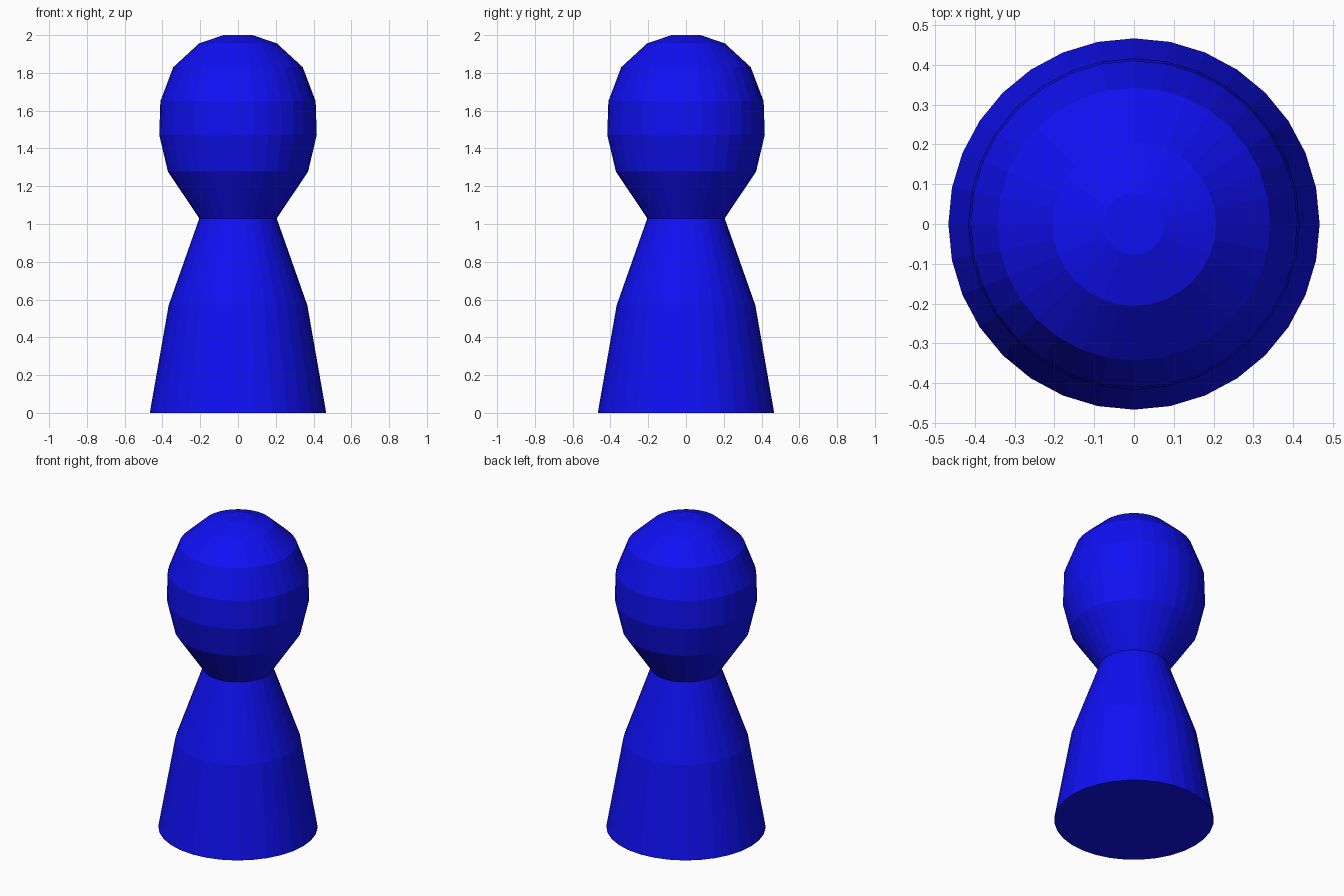
import bpy, bmesh
from math import cos, sin, tau

if "Cube" in bpy.data.objects:
    bpy.data.objects.remove(bpy.data.objects["Cube"])

SIDES = 32
# (radius, height) from the base up to the flat crown
PROFILE = [(0.467, 0.0), (0.367, 0.57), (0.205, 1.03), (0.371, 1.277),
           (0.417, 1.472), (0.411, 1.65), (0.343, 1.83), (0.206, 1.956), (0.077, 2.0)]


def lathe(name, profile, material):
    """Revolve a profile around z, closed by a flat cap at each end."""
    bm = bmesh.new()
    rings = [[bm.verts.new((r * cos(tau * i / SIDES), r * sin(tau * i / SIDES), z))
              for i in range(SIDES)] for r, z in profile]
    for low, high in zip(rings, rings[1:]):
        for i in range(SIDES):
            j = (i + 1) % SIDES
            bm.faces.new((low[i], low[j], high[j], high[i]))
    bm.faces.new(rings[0][::-1])
    bm.faces.new(rings[-1])
    mesh = bpy.data.meshes.new(name)
    bm.to_mesh(mesh)
    bm.free()
    mesh.materials.append(material)
    obj = bpy.data.objects.new(name, mesh)
    bpy.context.collection.objects.link(obj)
    return obj


blue = bpy.data.materials.new("blue")
blue.diffuse_color = (0.005, 0.005, 0.9, 1.0)
blue.use_nodes = True
blue.node_tree.nodes["Principled BSDF"].inputs["Base Color"].default_value = blue.diffuse_color

# Game pawn: flared body, pinched neck and rounded head in one turned piece
lathe("pawn", PROFILE, blue)
